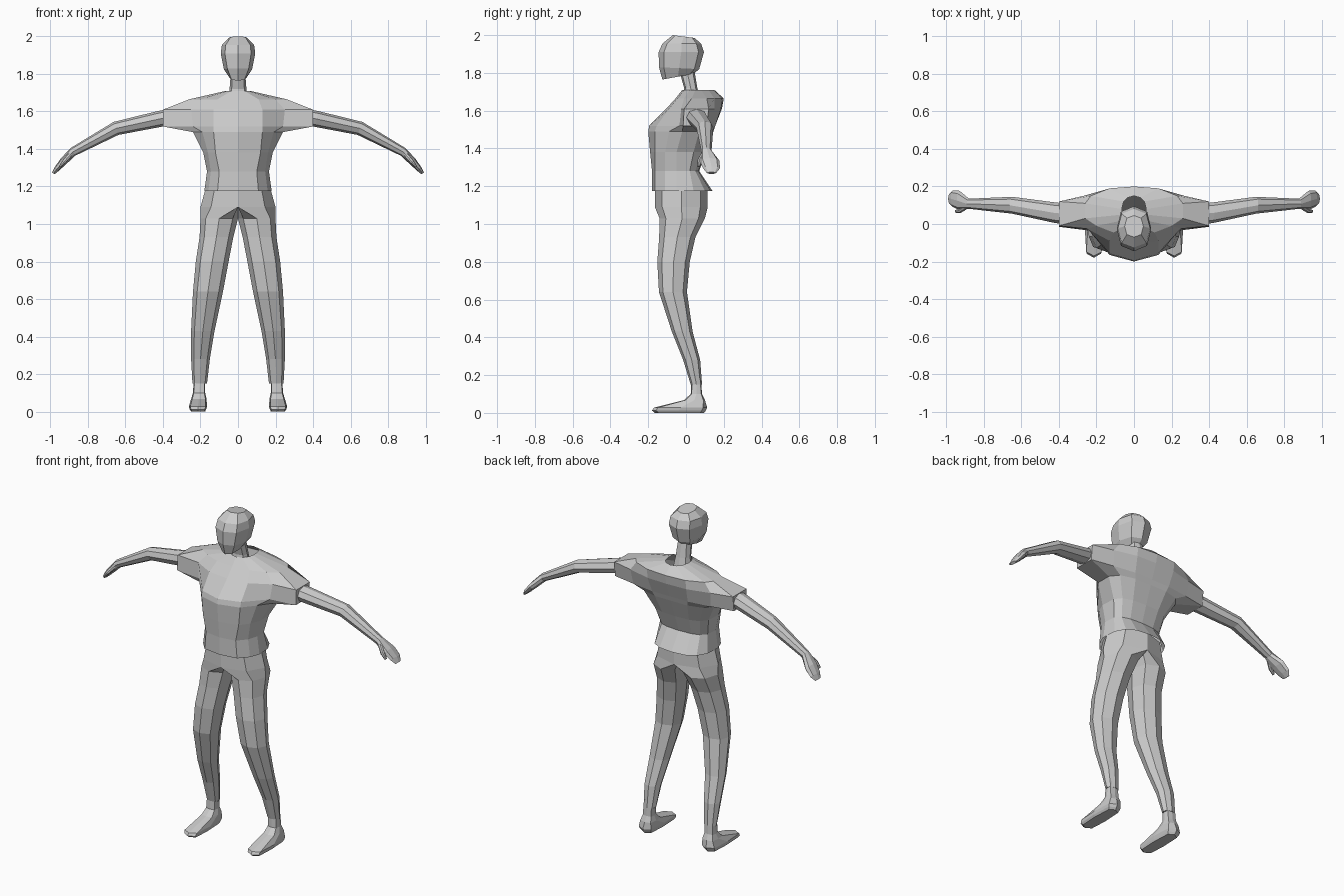
import bpy
import bmesh
from math import cos, sin, pi
from mathutils import Vector

default_cube = bpy.data.objects.get("Cube")
if default_cube:
    bpy.data.objects.remove(default_cube)

grey = bpy.data.materials.new("plain_grey")
grey.use_nodes = True
grey.diffuse_color = (.6, .6, .6, 1)
grey.node_tree.nodes["Principled BSDF"].inputs["Base Color"].default_value = grey.diffuse_color


def loft(name, rings, closed=True, cap_start=True, cap_end=True, mirror=True):
    """Skin a list of point rings and optionally mirror the part across x."""
    bm = bmesh.new()
    rows = [[bm.verts.new(point) for point in ring] for ring in rings]
    count = len(rows[0])
    for lower, upper in zip(rows, rows[1:]):
        for i in range(count if closed else count - 1):
            j = (i + 1) % count
            bm.faces.new((lower[i], lower[j], upper[j], upper[i]))
    if cap_start:
        bm.faces.new(rows[0][::-1])
    if cap_end:
        bm.faces.new(rows[-1])
    if mirror:
        # Remove the inner walls lying on the symmetry plane
        inner = [f for f in bm.faces if all(abs(v.co.x) < .001 for v in f.verts)]
        bmesh.ops.delete(bm, geom=inner, context="FACES")
    bmesh.ops.remove_doubles(bm, verts=bm.verts[:], dist=.0001)
    bmesh.ops.recalc_face_normals(bm, faces=bm.faces[:])
    mesh = bpy.data.meshes.new(name)
    bm.to_mesh(mesh)
    bm.free()
    mesh.materials.append(grey)
    part = bpy.data.objects.new(name, mesh)
    bpy.context.collection.objects.link(part)
    if mirror:
        modifier = part.modifiers.new("Mirror", "MIRROR")
        modifier.use_clip = True
        modifier.merge_threshold = .001
    return part


def octagon(corner):
    """Unit eight-sided outline whose diagonal points reach out to corner."""
    outline = []
    for i in range(8):
        reach = corner if i % 2 else 1
        a, b = cos(i * pi / 4), sin(i * pi / 4)
        scale = reach / max(abs(a), abs(b))
        outline.append((a * scale, b * scale))
    return outline


def level_ring(left, right, front, back, z_front, z_back=None, corner=.75, clip=False):
    """Octagonal ring between four limits, tilting from front to back."""
    z_back = z_front if z_back is None else z_back
    ring = []
    for a, b in octagon(corner):
        x = (left + right) / 2 + a * (right - left) / 2
        y = (front + back) / 2 + b * (back - front) / 2
        z = z_front + (z_back - z_front) * (b + 1) / 2
        ring.append(Vector((max(x, 0) if clip else x, y, z)))
    return ring


def limb_rings(stations):
    """Rings square to a path, each station being centre, thickness and breadth."""
    centres = [Vector(s[0]) for s in stations]
    rings = []
    for i, (centre, thick, broad) in enumerate(stations):
        along = centres[min(i + 1, len(centres) - 1)] - centres[max(i - 1, 0)]
        across = Vector((0, 1, 0))
        up = along.cross(across).normalized()
        rings.append([centres[i] + up * a * thick + across * b * broad
                      for a, b in octagon(.72)])
    return rings


# Head: skull, brow, face and a jaw that rises toward the nape
head = [
    (.045, -.125, .04, 1.765, 1.795),
    (.075, -.143, .07, 1.83, 1.82),
    (.092, -.145, .095, 1.91, 1.91),
    (.086, -.125, .08, 1.955, 1.955),
    (.05, -.07, .045, 2, 1.985),
]
loft("head", [level_ring(-w, w, front, back, low, high, .76)
              for w, front, back, low, high in head], mirror=False)

# Neck, leaning forward into the head
neck = [(.055, -.02, .075, 1.66), (.045, -.01, .06, 1.72), (.038, -.035, .045, 1.81)]
loft("neck", [level_ring(-w, w, front, back, z) for w, front, back, z in neck],
     mirror=False)

# Shirt: half rings from the front centre round to the back centre
shirt = [
    (1.28, (0, -.18), (.1, -.165), (.145, -.11), (.165, -.05),
     (.16, .02), (.13, .05), (.08, .065), (0, .07)),
    (1.38, (0, -.19), (.12, -.165), (.16, -.11), (.185, -.05),
     (.18, .04), (.15, .08), (.09, .1), (0, .105)),
    (1.49, (0, -.2), (.13, -.165), (.19, -.09), (.24, -.02),
     (.24, .07), (.2, .12), (.11, .145), (0, .145)),
    (1.52, (0, -.195), (.13, -.155), (.24, -.035), (.4, -.015),
     (.4, .11), (.26, .135), (.12, .155), (0, .155)),
    (1.61, (0, -.105), (.13, -.09), (.25, -.025), (.4, -.01),
     (.4, .12), (.27, .15), (.13, .185), (0, .19)),
    (1.665, (0, -.055), (.11, -.045), (.2, -.01), (.26, .03),
     (.26, .11), (.23, .15), (.13, .19), (0, .2)),
    (1.71, (0, -.02), (.035, -.01), (.055, .02), (.065, .05),
     (.065, .08), (.055, .12), (.035, .14), (0, .15)),
]
shirt_rings = [[Vector((x, y, z)) for x, y in points] for z, *points in shirt]
# The hem repeats the waist but flares at the back
hem = [Vector((p.x * 1.09, p.y * (2 if p.y > 0 else 1), 1.175)) for p in shirt_rings[0]]
loft("shirt", [hem] + shirt_rings, closed=False, cap_start=False, cap_end=False)

# Arms, drooping to a flat hand
arm = [
    ((.37, .055, 1.57), .043, .055),
    ((.42, .06, 1.56), .043, .055),
    ((.65, .1, 1.51), .037, .045),
    ((.88, .108, 1.385), .024, .027),
    ((.93, .125, 1.335), .021, .052),
    ((.965, .135, 1.295), .015, .045),
    ((.985, .135, 1.27), .008, .025),
]
loft("arm", limb_rings(arm))

# Thumbs, in front of the palm
thumb = [
    ((.89, .095, 1.375), .013, .015),
    ((.925, .072, 1.335), .012, .013),
    ((.95, .068, 1.305), .006, .008),
]
loft("thumb", limb_rings(thumb))

# Trousers: the hips meet at the middle and split into two legs
trousers = [
    (-.17, .17, -.165, .115, 1.2),
    (-.2, .2, -.165, .115, 1.09),
    (0, .2, -.14, .1, 1.03),
    (.025, .205, -.142, .05, .93),
    (.05, .225, -.152, .02, .8),
    (.08, .24, -.143, .005, .64),
    (.125, .25, -.075, .035, .43),
    (.15, .25, -.015, .075, .28),
    (.165, .243, .025, .085, .15),
]
loft("trousers", [level_ring(*station, corner=.72, clip=True) for station in trousers],
     cap_start=False)

# Bare feet, from the ankle down to the sole
foot = [
    (.175, .235, .03, .078, .19),
    (.175, .24, .025, .085, .1),
    (.168, .25, -.01, .1, .068),
    (.165, .262, -.17, .112, .028),
    (.17, .258, -.18, .105, .012),
    (.175, .25, -.165, .095, 0),
]
loft("foot", [level_ring(*station, corner=.85) for station in foot])
